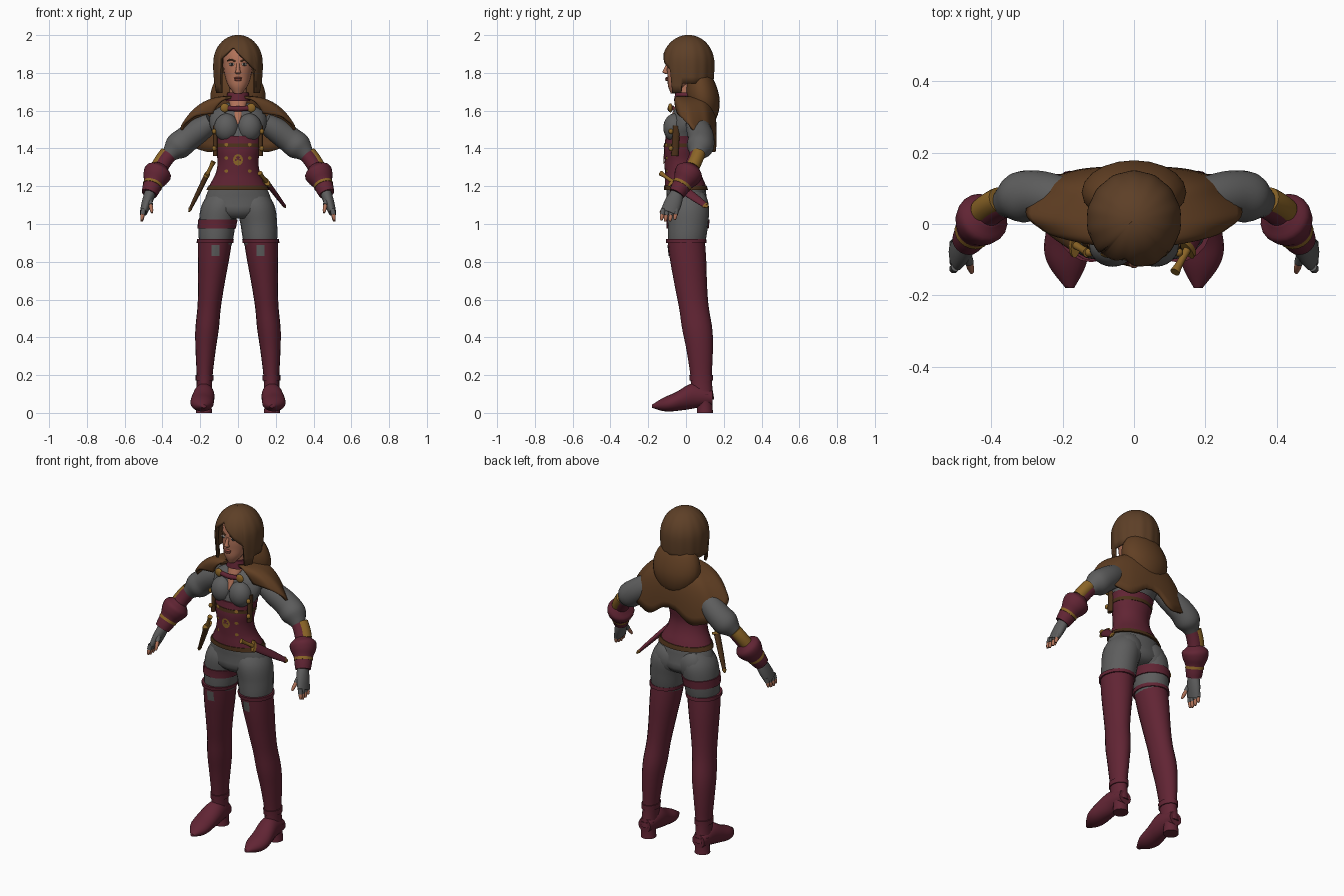
import bpy
import bmesh
from math import sin, cos, pi, sqrt, exp, copysign
from mathutils import Vector, Matrix

cube = bpy.data.objects.get("Cube")
if cube:
    bpy.data.objects.remove(cube, do_unlink=True)


def material(name, *rgb):
    mat = bpy.data.materials.new(name)
    mat.use_nodes = True
    mat.diffuse_color = (*rgb, 1)
    mat.node_tree.nodes["Principled BSDF"].inputs["Base Color"].default_value = (*rgb, 1)
    return mat


BROWN = material("cape brown", .12, .05, .017)
HAIR = material("hair brown", .11, .05, .02)
MAROON = material("maroon cloth", .12, .018, .034)
GREY = material("grey cloth", .11, .11, .11)
SKIN = material("skin", .44, .17, .1)
GOLD = material("dull gold", .26, .13, .02)
LEATHER = material("dark leather", .07, .03, .01)
LIPS = material("lip red", .28, .07, .05)
WHITE = material("eye white", .5, .45, .4)
DARK = material("iris dark", .02, .02, .02)
X_AXIS, Y_AXIS, Z_AXIS = Matrix.Identity(3)


def finish(name, bm, mat, mirror=False):
    """Turn a bmesh into a smooth shaded object, optionally mirrored across x."""
    bmesh.ops.remove_doubles(bm, verts=bm.verts, dist=.0001)
    bmesh.ops.recalc_face_normals(bm, faces=bm.faces)
    mesh = bpy.data.meshes.new(name)
    bm.to_mesh(mesh)
    bm.free()
    mesh.materials.append(mat)
    mesh.shade_smooth()
    mesh.set_sharp_from_angle(angle=1)
    obj = bpy.data.objects.new(name, mesh)
    bpy.context.collection.objects.link(obj)
    if mirror:
        obj.modifiers.new("Mirror", 'MIRROR').use_mirror_merge = False
    return obj


def sample(keys, t):
    """Smooth curve through evenly spaced keys, which are numbers or vectors."""
    last = len(keys) - 1
    if not last:
        return keys[0]
    i = min(int(t * last), last - 1)
    u = t * last - i
    before, start, end, after = (keys[min(max(i + k, 0), last)] for k in (-1, 0, 1, 2))
    curve = (start - end) * 3 + after - before
    return start + ((end - before) + (before * 2 - start * 5 + end * 4 - after + curve * u) * u) * (u / 2)


def part(path, low, high, steps=8):
    """Points along a stretch of a path."""
    path = [Vector(p) for p in path]
    return [sample(path, low + (high - low) * i / steps) for i in range(steps + 1)]


def tube(name, mat, path, radii, depth=(1,), span=(0, 1), grow=0, axis=None, ref=Y_AXIS, mirror=False):
    """Sweep an ellipse along a path; depth is its second radius over its first."""
    steps, sides = 24, 20
    points = part(path, *span, steps)
    bm = bmesh.new()
    rings = []
    for i, center in enumerate(points):
        t = span[0] + (span[1] - span[0]) * i / steps
        ahead = axis or (points[min(i + 1, steps)] - points[max(i - 1, 0)]).normalized()
        across = ref.cross(ahead).normalized()
        radius = sample(radii, t)
        wide = across * (radius + grow)
        deep = ahead.cross(across) * (radius * sample(depth, t) + grow)
        angles = [2 * pi * k / sides for k in range(sides)]
        rings.append([bm.verts.new(center + wide * cos(a) + deep * sin(a)) for a in angles])
    for r, q in zip(rings, rings[1:]):
        for k in range(sides):
            bm.faces.new((r[k - 1], r[k], q[k], q[k - 1]))
    bm.faces.new(rings[0])
    bm.faces.new(rings[-1])
    return finish(name, bm, mat, mirror)


def ball(name, mat, center, radii, mirror=False):
    bm = bmesh.new()
    place = Matrix.Translation(center) @ Matrix.Diagonal((*radii, 1))
    bmesh.ops.create_uvsphere(bm, u_segments=24, v_segments=16, radius=1, matrix=place)
    return finish(name, bm, mat, mirror)


def sheet(name, mat, func, columns, rows):
    """Cloth or hair surface made from a point function of u and v."""
    bm = bmesh.new()
    grid = [[bm.verts.new(func(i / columns, j / rows)) for j in range(rows + 1)] for i in range(columns + 1)]
    for a, b in zip(grid, grid[1:]):
        for j in range(rows):
            bm.faces.new((a[j], b[j], b[j + 1], a[j + 1]))
    solid = finish(name, bm, mat).modifiers.new("Thickness", 'SOLIDIFY')
    solid.thickness, solid.offset = .014, 0


def plate(name, mat, target, x, z, width, height, mirror=False, sides=0):
    """Thin patch laid on the front of a target; round when sides is given."""
    bm = bmesh.new()
    place = Matrix.Translation((x, -1, z)) @ Matrix.Rotation(pi / 2, 4, 'X') @ Matrix.Diagonal((width, height, 1, 1))
    if sides:
        bmesh.ops.create_circle(bm, cap_ends=True, cap_tris=True, segments=sides, radius=1, matrix=place)
    else:
        bmesh.ops.create_grid(bm, x_segments=6, y_segments=6, size=1, matrix=place)
    obj = finish(name, bm, mat)
    wrap = obj.modifiers.new("Lay", 'SHRINKWRAP')
    wrap.target, wrap.wrap_method, wrap.wrap_mode = target, 'PROJECT', 'ABOVE_SURFACE'
    wrap.use_project_y, wrap.offset = True, .004
    if mirror:
        obj.modifiers.new("Mirror", 'MIRROR')


# Torso, bust, and a corset and belt that follow the same shape
torso = dict(path=[(0, .01, 1.03), (0, 0, 1.18), (0, -.025, 1.33), (0, -.01, 1.49), (0, .02, 1.64)],
             radii=[.1, .175, .17, .14, .11, .1, .11, .12, .15, .14, .06],
             depth=[.8, .6, .7, .8, .8, .7, .5, .8], axis=Z_AXIS)
tube("torso", GREY, **torso)
ball("bust", GREY, (.06, -.06, 1.51), (.066, .06, .075), mirror=True)
corset = tube("corset", MAROON, **torso, span=(.28, .71), grow=.008)
tube("hip_belt", LEATHER, **torso, span=(.25, .29), grow=.012)
tube("chest_strap", LEATHER, **torso, span=(.62, .65), grow=.011)
for z in (1.28, 1.35, 1.42):
    for x in (-.06, .06):
        plate("corset_spot", GOLD, corset, x, z, .01, .01, sides=6)
plate("corset_rosette", GOLD, corset, 0, 1.34, .026, .03, sides=12)
plate("rosette_center", MAROON, corset, 0, 1.34, .016, .02, sides=12)
tube("neckline", SKIN, [(0, -.09, 1.53), (0, -.02, 1.65)], [.004, .05], [.6], axis=Z_AXIS)

# Hips, thighs and one thigh strap
ball("seat", GREY, (.08, .06, 1.09), (.08, .06, .09), mirror=True)
thigh = dict(path=[(.08, .01, 1.17), (.11, .01, 1), (.12, 0, .85)], radii=[.07, .1, .097, .09, .07],
             depth=[1.1], axis=Z_AXIS)
tube("thigh", GREY, **thigh, mirror=True)
thigh["path"] = [(-x, y, z) for x, y, z in thigh["path"]]
tube("thigh_strap", MAROON, **thigh, span=(.43, .57), grow=.006)

# Tall boots with rim, front notch, ankle band, foot and heel
shaft = dict(path=[(.12, 0, .92), (.145, .03, .64), (.17, .07, .36), (.18, .085, .07)],
             radii=[.09, .083, .07, .062, .062, .052, .041, .046], depth=[1.1, 1.25, 1.3, 1.4],
             axis=Z_AXIS, mirror=True)
boot = tube("boot", MAROON, **shaft)
tube("boot_rim", MAROON, **shaft, span=(0, .04), grow=.008)
tube("ankle_band", MAROON, **shaft, span=(.83, .86), grow=.006)
plate("boot_notch", GREY, boot, .12, .86, .02, .03, mirror=True)
tube("foot", MAROON, [(.18, .14, .08), (.18, .04, .09), (.19, -.07, .055), (.18, -.18, .035)],
     [.04, .052, .06, .058, .012], [1, 1.2, .75, .7], axis=-Y_AXIS, ref=Z_AXIS, mirror=True)
tube("boot_heel", MAROON, [(.18, .1, .1), (.18, .1, 0)], [.046, .04, .043], axis=Z_AXIS, mirror=True)

# Arms: sleeves, bracers and flared gloves follow one path
arm = [(.14, .05, 1.54), (.27, .08, 1.45), (.36, .06, 1.37), (.42, .02, 1.28), (.47, -.05, 1.16)]
for name, mat, low, high, radii in (
        ("sleeve", GREY, 0, .52, [.05, .065, .07, .07, .04]),
        ("forearm", MAROON, .45, .75, [.04]),
        ("glove_cuff", MAROON, .69, 1, [.04, .072, .07, .052, .047, .042]),
        ("glove_strap", GOLD, .87, .9, [.052])):
    tube(name, mat, part(arm, low, high), radii, mirror=True)
outside = Vector((.012, .01, .012))
tube("bracer", GOLD, [p + outside for p in part(arm, .52, .72)], [.036], mirror=True)

# Hands with bare fingertips
tube("hand", GREY, [(.46, -.04, 1.18), (.5, -.09, 1.06)], [.03, .028, .02], [1, 1.6, 2.2], mirror=True)
digits = [[(.5, y, 1.08), (.51, y - .01, 1.01 + abs(y + .09) / 3)] for y in (-.12, -.1, -.075, -.05)]
digits.append([(.47, -.08, 1.14), (.455, -.135, 1.06)])
for digit in digits:
    tube("finger", GREY, part(digit, 0, .5), [.013], mirror=True)
    tube("fingertip", SKIN, part(digit, .4, 1), [.01, .01, .006], mirror=True)

# Neck, head and face
tube("neck", SKIN, [(0, .01, 1.6), (0, 0, 1.75)], [.055, .045, .045], axis=Z_AXIS)
tube("collar", MAROON, [(0, 0, 1.695), (0, 0, 1.65)], [.056, .065], axis=Z_AXIS)
tube("head", SKIN, [(0, -.06, 1.69), (0, -.02, 1.78), (0, 0, 1.86), (0, .01, 1.95)],
     [.02, .056, .073, .079, .077, .05], [1, 1.1, 1.2, 1.25, 1.3], axis=Z_AXIS)
tube("nose", SKIN, [(0, -.095, 1.85), (0, -.11, 1.81), (0, -.1, 1.795)], [.008, .01, .015, .01], axis=Z_AXIS)
ball("upper_lip", LIPS, (0, -.1, 1.772), (.022, .01, .006))
ball("lower_lip", LIPS, (0, -.1, 1.763), (.019, .01, .007))
ball("eye", WHITE, (.033, -.09, 1.845), (.016, .01, .008), mirror=True)
ball("iris", DARK, (.033, -.097, 1.845), (.007, .005, .007), mirror=True)
tube("eyebrow", HAIR, [(.015, -.1, 1.86), (.035, -.094, 1.87), (.055, -.075, 1.865)], [.004], mirror=True)


# Hair with a side parting, an open face and longer front locks
def hair_point(u, v):
    angle = (2 * u - 1) * pi
    turn = abs(angle)
    parting = .125 * sin(angle) + .03
    edge = 1.94 - abs(parting) if turn < .85 else 1.7 if turn < 1.3 else 1.75
    z = 2 - (2 - edge) * v * v
    if z > 1.86:
        r = sqrt(max(0, 1 - ((z - 1.86) / .14) ** 2))
    else:
        r = 1 - .6 * max(0, 1.82 - z)
    r *= 1 + .012 * cos(14 * angle) * v
    return .125 * sin(angle) * r, .012 - .13 * r * cos(angle), z - .006


sheet("hair", HAIR, hair_point, 96, 14)


# Shoulder cape, open at the front and notched at the back
def cape_point(u, v):
    angle = .33 + u * (2 * pi - .66)
    s, c = (copysign(abs(f(angle)) ** .7, f(angle)) for f in (sin, cos))
    notch = .08 * exp(-((angle - pi) * 4) ** 2)
    top = Vector((.07 * s, .02 - .07 * c, 1.67))
    middle = Vector((.215 * s, .045 - .115 * c, 1.665))
    hem = Vector(((.295 + .04 * min(c, 0)) * s, .055 - .1 * c, 1.48 + .11 * c + notch))
    p = top * (1 - v) ** 2 + middle * 2 * v * (1 - v) + hem * v * v
    return p.x * (1 + .02 * cos(9 * angle) * v), p.y, p.z


sheet("cape", BROWN, cape_point, 72, 12)
tube("lowered_hood", BROWN, [(0, .07, 1.81), (0, .09, 1.66), (0, .11, 1.52)],
     [.07, .12, .145, .14, .1, .03], [.6], axis=Z_AXIS)
tube("cape_strap", MAROON, [(-.075, -.075, 1.615), (0, -.085, 1.61), (.075, -.075, 1.615)],
     [.014], axis=X_AXIS, ref=Z_AXIS)
ball("cape_clasp", GOLD, (.07, -.083, 1.615), (.024, .012, .024), mirror=True)

# Harness with small knife holders
tube("harness", LEATHER, [(.12, -.05, 1.52), (.12, -.06, 1.36)], [.012], [1.6], mirror=True)
for z in (1.4, 1.49):
    ball("harness_stud", GOLD, (.126, -.08, z), (.012, .012, .014), mirror=True)

# Sheathed daggers on the hips
for side, mat, width, line in (
        ("left", MAROON, 2, [(.115, -.135, 1.27), (.25, .115, 1.09)]),
        ("right", LEATHER, 1.5, [(-.13, -.08, 1.33), (-.26, 0, 1.065)])):
    tube(side + "_dagger_grip", GOLD, part(line, 0, .3), [.014, .01, .011])
    tube(side + "_dagger_guard", GOLD, part(line, .29, .33), [.015], [2.4])
    tube(side + "_dagger_sheath", mat, part(line, .33, .94), [.014, .012, .008], [width])
    tube(side + "_dagger_tip", GOLD, part(line, .9, 1), [.01, .004], [width])
